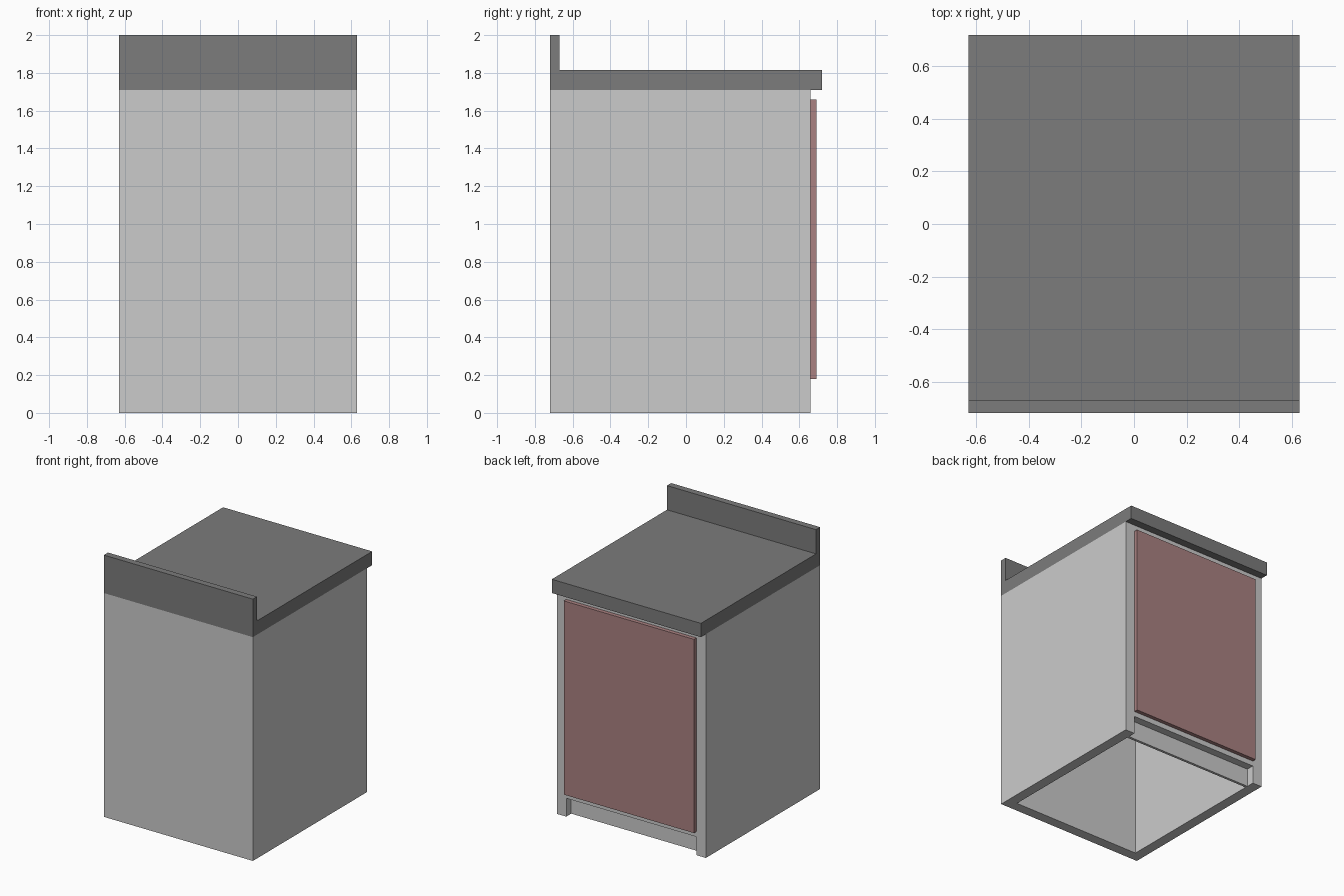
import bpy
import bmesh
from mathutils import Vector

if "Cube" in bpy.data.objects:
    bpy.data.objects.remove(bpy.data.objects["Cube"])

W = 0.63      # half width
T = 0.08      # board thickness


def finish(name, bm, color=None):
    bmesh.ops.recalc_face_normals(bm, faces=bm.faces[:])
    mesh = bpy.data.meshes.new(name)
    bm.to_mesh(mesh)
    bm.free()
    obj = bpy.data.objects.new(name, mesh)
    bpy.context.collection.objects.link(obj)
    if color:
        mat = bpy.data.materials.new(name + "_colour")
        mat.diffuse_color = (*color, 1)
        mat.use_nodes = True
        mat.node_tree.nodes["Principled BSDF"].inputs["Base Color"].default_value = mat.diffuse_color
        mesh.materials.append(mat)
    return obj


def box(name, lo, hi, color=None):
    lo, hi = Vector(lo), Vector(hi)
    bm = bmesh.new()
    bmesh.ops.create_cube(bm, size=1)
    bmesh.ops.scale(bm, vec=hi - lo, verts=bm.verts)
    bmesh.ops.translate(bm, vec=(lo + hi) / 2, verts=bm.verts)
    return finish(name, bm, color)


def extrude_x(name, profile, color=None):
    # (y, z) profile extruded across the full width
    bm = bmesh.new()
    face = bm.faces.new([bm.verts.new((-W, y, z)) for y, z in profile])
    ext = bmesh.ops.extrude_face_region(bm, geom=[face])
    verts = [v for v in ext["geom"] if isinstance(v, bmesh.types.BMVert)]
    bmesh.ops.translate(bm, vec=(2 * W, 0, 0), verts=verts)
    return finish(name, bm, color)


# Cabinet body, hollow from below, with a recessed toe kick
body = box("cabinet_body", (-W, -0.72, 0), (W, 0.66, 1.71))
cutters = [
    box("interior_cutter", (-W + T, -0.72 + T, -0.1), (W - T, 0.58, 1.8)),
    box("toe_kick_cutter", (-W + T, 0.60, -0.1), (W - T, 0.8, 0.14)),
]
for cutter in cutters:
    cutter.hide_render = True
    cutter.hide_viewport = True
    mod = body.modifiers.new(cutter.name, "BOOLEAN")
    mod.operation = "DIFFERENCE"
    mod.solver = "EXACT"
    mod.object = cutter

# Door panel
box("door", (-0.55, 0.66, 0.18), (0.55, 0.69, 1.66), (0.40, 0.22, 0.22))

# Countertop with upright backsplash
extrude_x("countertop", [(-0.72, 1.71), (0.72, 1.71), (0.72, 1.815),
                         (-0.67, 1.815), (-0.67, 2.0), (-0.72, 2.0)],
          (0.2, 0.2, 0.2))
